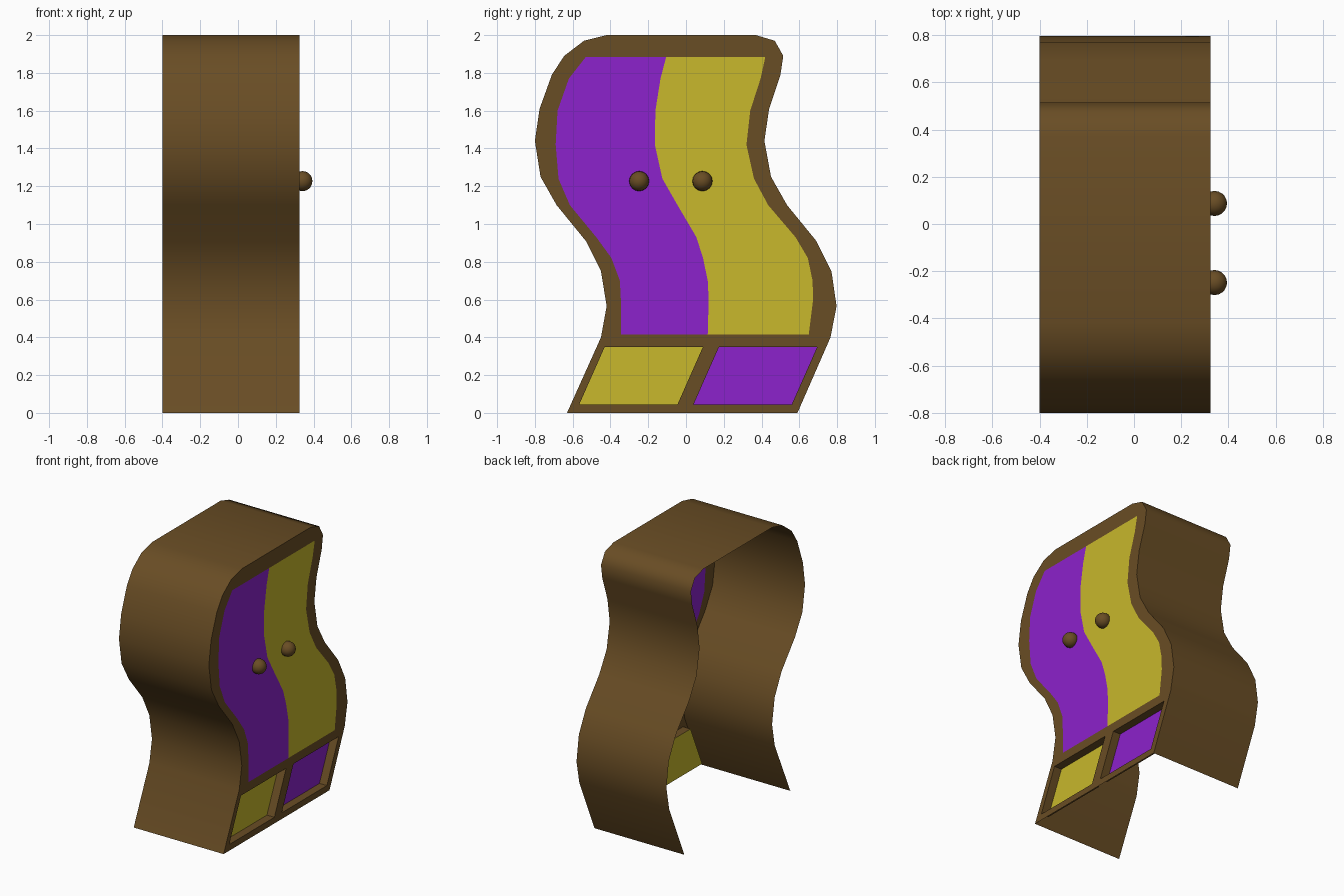
import bpy
import bmesh
import math
from mathutils import Matrix

if "Cube" in bpy.data.objects:
    bpy.data.objects.remove(bpy.data.objects["Cube"], do_unlink=True)

BACK, FRONT, RECESS = -0.4, 0.325, 0.06


def material(name, colour):
    mat = bpy.data.materials.new(name)
    mat.use_nodes = True
    mat.diffuse_color = colour
    mat.node_tree.nodes["Principled BSDF"].inputs["Base Color"].default_value = colour
    return mat


brown = material("brown wood", (0.141, 0.074, 0.018, 1))
purple = material("purple paint", (0.262, 0.016, 0.604, 1))
yellow = material("yellow paint", (0.578, 0.479, 0.025, 1))


def finish(name, bm, mat, smooth=False):
    mesh = bpy.data.meshes.new(name)
    bm.to_mesh(mesh)
    bm.free()
    mesh.materials.append(mat)
    obj = bpy.data.objects.new(name, mesh)
    bpy.context.collection.objects.link(obj)
    if smooth:
        bpy.ops.object.select_all(action="DESELECT")
        obj.select_set(True)
        bpy.context.view_layer.objects.active = obj
        bpy.ops.object.shade_smooth_by_angle(angle=math.radians(50))
    return obj


def ring(bm, profile, x):
    return [bm.verts.new((x, y, z)) for y, z in profile]


def loop_edges(bm, verts):
    return [bm.edges.new(pair) for pair in zip(verts, verts[1:] + verts[:1])]


def panel(name, profile, x, mat):
    bm = bmesh.new()
    face = bm.faces.new(ring(bm, profile, x))
    face.normal_update()
    if face.normal.x < 0:
        face.normal_flip()
    return finish(name, bm, mat)


def strip(name, profile, x_a, x_b, mat, closed=False, smooth=False):
    """Sheet made by sweeping a profile along x."""
    bm = bmesh.new()
    a, b = ring(bm, profile, x_a), ring(bm, profile, x_b)
    count = len(profile)
    for i in range(count if closed else count - 1):
        j = (i + 1) % count
        bm.faces.new((a[i], b[i], b[j], a[j]))
    return finish(name, bm, mat, smooth)


# Swaying cabinet outline: height, front edge, rear edge
OUTLINE = [
    (0, -.63, .59), (.4, -.45, .765), (.565, -.42, .797), (.75, -.45, .77),
    (.91, -.53, .69), (1.1, -.685, .535), (1.25, -.77, .45), (1.44, -.8, .415),
    (1.61, -.775, .44), (1.79, -.71, .5), (1.89, -.645, .515),
    (1.97, -.54, .47), (2, -.42, .37),
]
front_edge = [(f, z) for z, f, r in OUTLINE]
rear_edge = [(r, z) for z, f, r in OUTLINE]
outline = front_edge + rear_edge[::-1]

# Door edges: height, outer purple edge, dividing line, outer yellow edge
DOORS = [
    (.415, -.345, .115, .65), (.6, -.345, .12, .673), (.7, -.35, .115, .67),
    (.82, -.395, .09, .645), (.93, -.475, .055, .58), (1.1, -.615, -.045, .435),
    (1.24, -.675, -.125, .36), (1.42, -.69, -.165, .32), (1.6, -.68, -.162, .34),
    (1.77, -.62, -.135, .395), (1.885, -.53, -.105, .42),
]
purple_side = [(a, z) for z, a, b, c in DOORS]
divider = [(b, z) for z, a, b, c in DOORS]
yellow_side = [(c, z) for z, a, b, c in DOORS]

# Slanted drawer openings
drawer = [(-.565, .045), (-.045, .045), (.09, .35), (-.43, .35)]
drawer_b = [(y + .605, z) for y, z in drawer]

# Carcass shell, open at the back and the bottom
strip("carcass_shell", outline, BACK, FRONT, brown, smooth=True)

# Face frame with openings for the doors and drawers
bm = bmesh.new()
edges = []
for profile in (outline, purple_side + yellow_side[::-1], drawer, drawer_b):
    # the door opening also follows the ends of the dividing line
    if profile[0] == purple_side[0]:
        profile = purple_side + [divider[-1]] + yellow_side[::-1] + [divider[0]]
    edges += loop_edges(bm, ring(bm, profile, FRONT))
bmesh.ops.triangle_fill(bm, edges=edges, use_beauty=True, normal=(1, 0, 0))
for face in bm.faces:
    face.normal_update()
    if face.normal.x < 0:
        face.normal_flip()
finish("face_frame", bm, brown)

# Doors
panel("purple_door", purple_side + divider[::-1], FRONT, purple)
panel("yellow_door", divider + yellow_side[::-1], FRONT, yellow)

# Recessed drawers
for name, profile, mat in (("yellow", drawer, yellow), ("purple", drawer_b, purple)):
    strip(name + "_drawer_recess", profile, FRONT, FRONT - RECESS, brown, closed=True)
    panel(name + "_drawer_front", profile, FRONT - RECESS, mat)

# Round door knobs
for name, y in (("purple_door_knob", -.248), ("yellow_door_knob", .087)):
    bm = bmesh.new()
    bmesh.ops.create_uvsphere(
        bm, u_segments=16, v_segments=10, radius=.053,
        matrix=Matrix.Translation((.341, y, 1.227)) @ Matrix.Rotation(math.pi / 2, 4, "Y"))
    finish(name, bm, brown, smooth=True)
